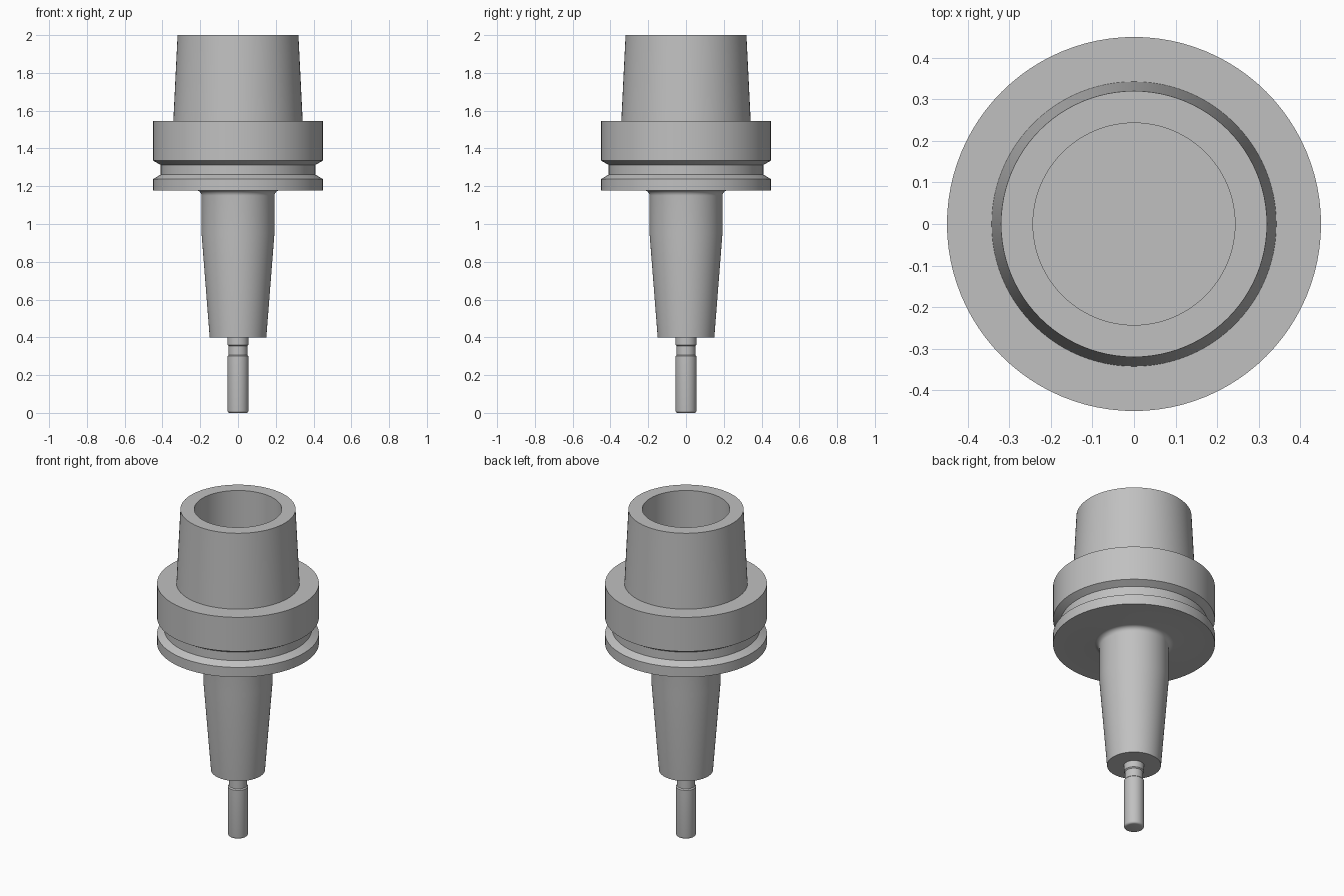
import bpy, bmesh, math

cube = bpy.data.objects.get("Cube")
if cube:
    bpy.data.objects.remove(cube, do_unlink=True)


def make_material(name, colour):
    mat = bpy.data.materials.new(name)
    mat.use_nodes = True
    mat.diffuse_color = colour
    mat.node_tree.nodes["Principled BSDF"].inputs["Base Color"].default_value = colour
    return mat


steel = make_material("steel grey", (0.53, 0.53, 0.53, 1))


def arc(cx, cz, radius, start, end, steps=6):
    """Profile points along an arc, angles in degrees."""
    angles = [math.radians(start + (end - start) * i / steps) for i in range(steps + 1)]
    return [(cx + radius * math.cos(a), cz + radius * math.sin(a)) for a in angles]


def lathe(name, profile, segments=96):
    """Revolve an (r, z) profile, listed from bottom to top, about the z axis."""
    bm = bmesh.new()
    verts = [bm.verts.new((r, 0, z)) for r, z in profile]
    edges = [bm.edges.new(pair) for pair in zip(verts, verts[1:])]
    bmesh.ops.spin(bm, geom=verts + edges, cent=(0, 0, 0), axis=(0, 0, 1),
                   angle=math.tau, steps=segments, use_merge=False)
    bmesh.ops.remove_doubles(bm, verts=bm.verts[:], dist=1e-5)
    bmesh.ops.recalc_face_normals(bm, faces=bm.faces[:])
    mesh = bpy.data.meshes.new(name)
    bm.to_mesh(mesh)
    bm.free()
    mesh.materials.append(steel)
    obj = bpy.data.objects.new(name, mesh)
    bpy.context.collection.objects.link(obj)
    bpy.ops.object.select_all(action='DESELECT')
    obj.select_set(True)
    bpy.context.view_layer.objects.active = obj
    bpy.ops.object.shade_smooth_by_angle(angle=math.radians(25))
    return obj


# Holder: tapered nose, fillet, grooved flange, hollow tapered shank
nose = [(0, 0.4), (0.15, 0.4), (0.193, 0.95)]
fillet = arc(0.221, 1.15, 0.028, 180, 90)
flange = [(0.45, 1.178), (0.45, 1.238), (0.41, 1.261), (0.41, 1.313),
          (0.45, 1.336), (0.45, 1.545)]
hollow_shank = [(0.3425, 1.545), (0.32, 2.0), (0.243, 2.0), (0.243, 1.545), (0, 1.545)]
lathe("tool_holder", nose + fillet + flange + hollow_shank)

# Cutting tool: rounded tip, straight body, relieved neck, gripped shank
tip = [(0, 0)] + arc(0.044, 0.012, 0.012, -90, 0, 4)
body = [(0.056, 0.3), (0.05, 0.306), (0.05, 0.354), (0.056, 0.36), (0.056, 0.4)]
lathe("cutting_tool", tip + body, 64)
